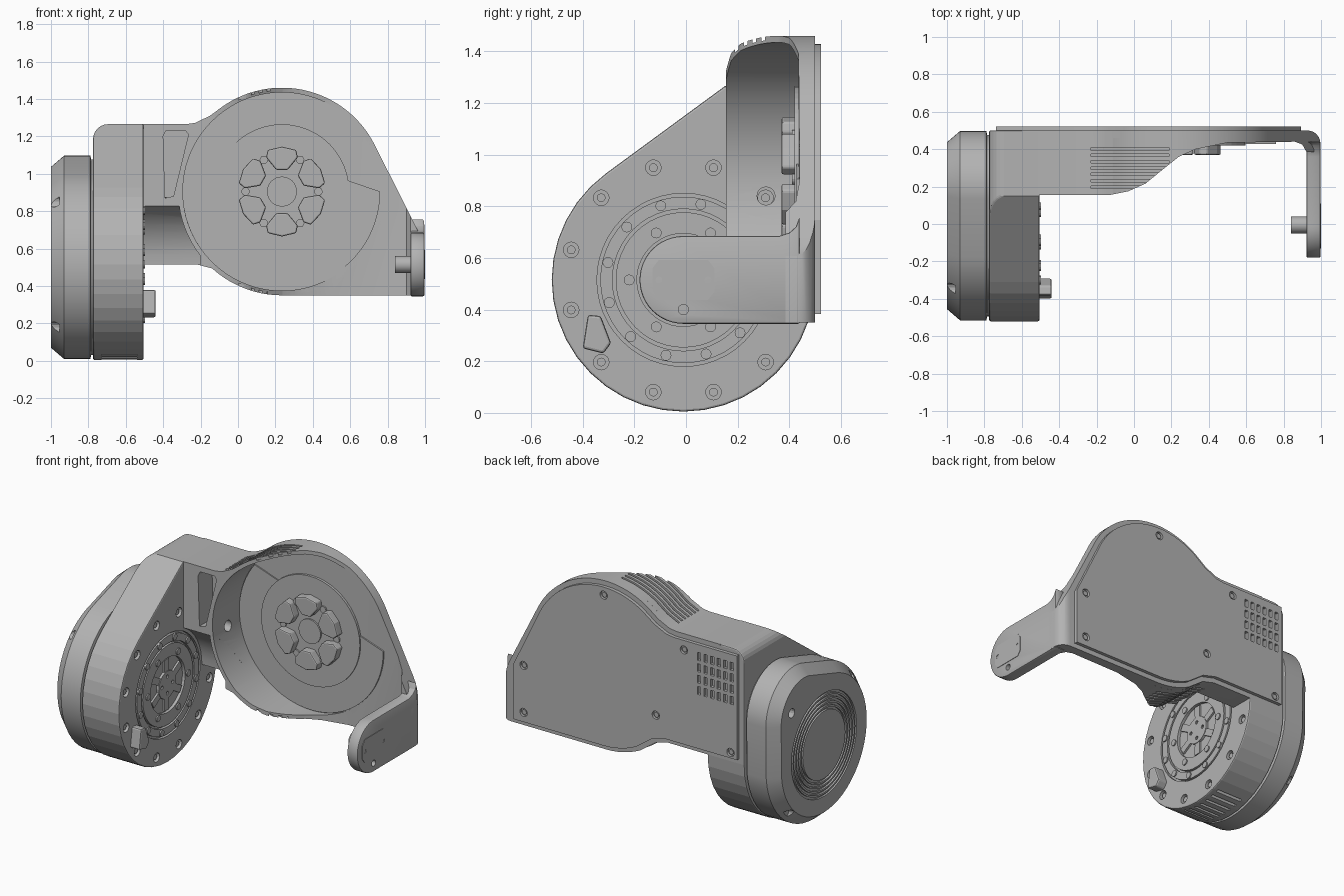
import bpy, bmesh, math
from math import cos, sin, radians, pi

if "Cube" in bpy.data.objects:
    bpy.data.objects.remove(bpy.data.objects["Cube"])

grey = bpy.data.materials.new("neutral_grey")
grey.use_nodes = True
grey.diffuse_color = (0.45, 0.45, 0.45, 1)
grey.node_tree.nodes["Principled BSDF"].inputs["Base Color"].default_value = (0.45, 0.45, 0.45, 1)


def finish(name, bm):
    bmesh.ops.recalc_face_normals(bm, faces=bm.faces)
    mesh = bpy.data.meshes.new(name)
    bm.to_mesh(mesh)
    bm.free()
    mesh.materials.append(grey)
    obj = bpy.data.objects.new(name, mesh)
    bpy.context.collection.objects.link(obj)
    return obj


def loft(name, rings, axis):
    """Skin rings of (position, 2D points) stacked along an axis; several stacks allowed."""
    place = {"x": lambda a, u, v: (a, u, v),
             "y": lambda a, u, v: (u, a, v),
             "z": lambda a, u, v: (u, v, a)}[axis]
    bm = bmesh.new()
    for stack in rings:
        loops = [[bm.verts.new(place(a, u, v)) for u, v in pts] for a, pts in stack]
        bm.faces.new(loops[0])
        bm.faces.new(loops[-1])
        for low, high in zip(loops, loops[1:]):
            for i in range(len(low)):
                bm.faces.new((low[i - 1], low[i], high[i], high[i - 1]))
    return finish(name, bm)


def prism(name, polys, axis, a, b):
    return loft(name, [[(a, p), (b, p)] for p in polys], axis)


def arc(c, r, start, end, n):
    ts = [radians(start + (end - start) * i / n) for i in range(n + 1)]
    return [(c[0] + r * cos(t), c[1] + r * sin(t)) for t in ts]


def disc(c, r, n=24):
    return arc(c, r, 0, 360, n)[:-1]


def rect(c, w, h):
    return [(c[0] + sx * w / 2, c[1] + sy * h / 2) for sx, sy in ((-1, -1), (1, -1), (1, 1), (-1, 1))]


def around(c, r, angles):
    return [(c[0] + r * cos(radians(t)), c[1] + r * sin(radians(t))) for t in angles]


def hull(circles, n, inset=0):
    """Outline wrapped around several circles."""
    pts = []
    for i in range(n):
        dx, dy = cos(2 * pi * i / n), sin(2 * pi * i / n)
        x, y, r = max(circles, key=lambda k: k[0] * dx + k[1] * dy + k[2])
        pts.append((x + (r - inset) * dx, y + (r - inset) * dy))
    return pts


def inset(pts, d):
    out = []
    for i, (x, y) in enumerate(pts):
        (ax, ay), (bx, by) = pts[i - 1], pts[(i + 1) % len(pts)]
        l1, l2 = math.hypot(x - ax, y - ay), math.hypot(bx - x, by - y)
        n1, n2 = ((ay - y) / l1, (x - ax) / l1), ((y - by) / l2, (bx - x) / l2)
        k = d / (1 + n1[0] * n2[0] + n1[1] * n2[1])
        out.append((x + k * (n1[0] + n2[0]), y + k * (n1[1] + n2[1])))
    return out


def apply(obj, mod):
    bpy.context.view_layer.objects.active = obj
    bpy.ops.object.modifier_apply(modifier=mod.name)


def boolean(obj, cutter, op="DIFFERENCE", keep=False):
    mod = obj.modifiers.new("cut", "BOOLEAN")
    mod.object, mod.operation, mod.solver = cutter, op, "EXACT"
    apply(obj, mod)
    if not keep:
        bpy.data.objects.remove(cutter)


def bevel(obj, width, segments=2):
    mod = obj.modifiers.new("bevel", "BEVEL")
    mod.width, mod.segments, mod.angle_limit = width, segments, radians(40)
    apply(obj, mod)


def smooth(obj, angle=25):
    bpy.ops.object.select_all(action="DESELECT")
    obj.select_set(True)
    bpy.context.view_layer.objects.active = obj
    bpy.ops.object.shade_smooth_by_angle(angle=radians(angle))


axle = (-0.01, 0.515)    # motor axis in (y, z)
drum_c = (0.235, 0.905)  # drum axis in (x, z)
R = 0.555

# Motor housing: round base with a tangent shoulder rising to the body
shape = arc(axle, 0.51, 126, 360, 26) + [(0.5, 1.265), (0.15, 1.265)]
housing = prism("motor_housing", [shape], "x", -0.775, -0.505)
shell = arc((-0.695, 1.185), 0.08, 180, 90, 6) + [(-0.4, 1.265), (-0.4, -0.1), (-0.775, -0.1)]
boolean(housing, prism("shell", [shell], "y", -1, 1), "INTERSECT")
bevel(housing, 0.012)
bolts = around(axle, 0.45, range(15, 375, 30))
boolean(housing, prism("holes", [disc(p, 0.03, 16) for p in bolts], "x", -0.54, -0.4))
for r1, r2 in ((0.335, 0.322), (0.275, 0.262), (0.18, 0)):
    groove = prism("groove", [disc(axle, r1, 48)], "x", -0.525, -0.45)
    if r2:
        boolean(groove, prism("core", [disc(axle, r2, 48)], "x", -0.6, -0.4))
    boolean(housing, groove)
vents = [rect(p, 0.018, 0.04) for p in around(axle, 0.505, range(252, 289, 6))]
boolean(housing, prism("vents", vents, "x", -0.73, -0.54))

# Motor face hardware
prism("housing_bolts", [disc(p, 0.017, 12) for p in bolts], "x", -0.55, -0.515)
screws = around(axle, 0.3, range(17, 377, 30)) + around(axle, 0.21, range(0, 360, 60))
prism("rotor_screws", [disc(p, 0.021, 12) for p in screws], "x", -0.52, -0.497)
hub = prism("rotor_hub", [disc(axle, 0.09)], "x", -0.54, -0.508)
boolean(hub, prism("bore", [disc(p, 0.012, 10) for p in around(axle, 0.055, range(0, 360, 90))], "x", -0.52, -0.4))
spokes = [[around(axle, r, [t + d])[0] for r, d in ((0.08, -16), (0.17, -8), (0.17, 8), (0.08, 16))]
          for t in range(30, 390, 60)]
prism("rotor_spokes", spokes, "x", -0.54, -0.512)
plug = prism("cable_plug", [[(-0.38, 0.38), (-0.33, 0.375), (-0.29, 0.27), (-0.32, 0.23), (-0.4, 0.25)]],
             "x", -0.53, -0.44)
bevel(plug, 0.01)

# Rear motor cap with chamfer, notches and ring grooves
lobes = [(axle[0], 0.515, 0.505), (0.2, 0.8, 0.297)]
cap = loft("motor_cap", [[(x, hull(lobes, 56, d)) for x, d in
                          ((-0.76, 0.02), (-0.785, 0.02), (-0.79, 0), (-0.93, 0), (-1.0, 0.06))]], "x")
boolean(cap, prism("notches", [disc(p, 0.03, 14) for p in around(axle, 0.475, range(45, 405, 90))],
                   "x", -1.1, -0.955))
for i in range(5):
    groove = prism("groove", [disc(axle, 0.34 - 0.026 * i, 48)], "x", -1.1, -0.988)
    boolean(groove, prism("core", [disc(axle, 0.326 - 0.026 * i, 48)], "x", -1.2, -0.9))
    boolean(cap, groove)
smooth(cap, 20)

# Body: front outline crossed with a plan outline that sweeps down to a thin plate
rise = [(-0.23, 1.272), (-0.15, 1.31)]
dip = [(-0.22, 0.515), (-0.13, 0.492)]


def outline(left, tail):
    return ([(left, 0.515)] + dip + arc(drum_c, R, 243, 270, 6) + tail
            + arc(drum_c, R, 27, 123, 28) + rise[::-1] + [(-0.28, 1.265), (left, 1.265)])


body = prism("body", [outline(-0.6, [(1, 0.35), (1, 0.6), (0.965, 0.69), (0.93, 0.76)])], "y", 0, 0.6)
plan = [(-0.9, 0.155), (-0.13, 0.155), (-0.03, 0.175), (0.06, 0.215), (0.165, 0.3), (0.24, 0.36),
        (0.33, 0.4), (0.5, 0.435), (0.86, 0.44), (0.9, 0.425), (0.922, 0.385), (0.997, 0.385)]
plan += arc((0.927, 0.43), 0.07, 0, 90, 6) + [(-0.9, 0.5)]
sweep = prism("sweep", [plan], "z", -1, 2)
boolean(body, sweep, "INTERSECT", keep=True)
boolean(body, prism("pocket", [disc(drum_c, 0.53, 72)], "y", -0.1, 0.436))
boolean(body, prism("clearance", [disc(axle, 0.355, 48)], "x", -0.62, -0.2))
slot = [(-0.4, 1.2), (-0.385, 1.23), (-0.28, 1.23), (-0.265, 1.21), (-0.345, 0.88), (-0.39, 0.87)]
boolean(body, prism("side_slot", [slot], "y", 0, 0.3))

# Drum wall around the pocket
drum = prism("drum_wall", [disc(drum_c, R, 96)], "y", 0, 0.46)
boolean(drum, prism("bore", [disc(drum_c, 0.53, 96)], "y", -0.1, 0.6))
boolean(drum, sweep, "INTERSECT")

# Cooling slots over and under the drum, and tool access holes
top = rise + arc(drum_c, R, 123, 95, 8)
low = dip + arc(drum_c, R, 243, 262, 6)
for part in (body, drum):
    for line in (top, low):
        strip = [(x, z + 0.014) for x, z in line] + [(x, z - 0.014) for x, z in line[::-1]]
        for i in range(7):
            y = 0.19 + 0.034 * i
            boolean(part, prism("slot", [strip], "y", y, y + 0.014))
    boolean(part, prism("access", [disc(p, 0.035, 16) for p in ((0.31, 0.84), (0.11, 0.95))], "x", -0.65, -0.15))
    smooth(part)

# Back cover with screws and grille
cover = prism("back_cover", [inset(outline(-0.77, [(0.925, 0.35), (0.925, 0.755)]), 0.032)], "y", 0.49, 0.522)
fixings = [(0.235, 1.375), (0.82, 0.755), (0.82, 0.445), (-0.145, 0.685), (-0.35, 1.17), (-0.69, 0.585)]
boolean(cover, prism("holes", [disc(p, 0.027, 16) for p in fixings], "y", 0.505, 0.6))
grille = [rect((-0.7 + 0.048 * i, 0.93 + 0.075 * j), 0.024, 0.052) for i in range(6) for j in range(4)]
boolean(cover, prism("grille", grille, "y", 0.502, 0.6))
smooth(cover)
prism("cover_screws", [disc(p, 0.017, 12) for p in fixings], "y", 0.5, 0.516)

# Drum floor: chord plate, disc, six pads and centre boss
prism("floor_plate", [arc(drum_c, 0.525, 142, 360, 48)], "y", 0.428, 0.46)
prism("floor_disc", [disc(drum_c, 0.36, 48)], "y", 0.42, 0.46)
pads = [[around(drum_c, r, [t + d])[0] for r, d in
         ((0.12, -15), (0.2, -25), (0.235, -19), (0.24, 0), (0.235, 19), (0.2, 25), (0.12, 15))]
        for t in range(30, 390, 60)]
pad = prism("mount_pads", pads, "y", 0.37, 0.45)
bevel(pad, 0.008)
prism("centre_boss", [disc(drum_c, 0.08, 32)], "y", 0.41, 0.45)
prism("floor_screws", [disc(p, 0.022, 14) for p in around(drum_c, 0.195, range(0, 360, 60))], "y", 0.41, 0.45)

# Support arm with round end, inner pin and outer plate
arm = prism("support_arm", [arc(axle, 0.17, 90, 270, 24) + [(0.44, 0.345), (0.44, 0.76), (0.425, 0.72),
                                                          (0.4, 0.698), (0.36, 0.685)]], "x", 0.922, 0.997)
bevel(arm, 0.012)
boolean(arm, prism("hole", [disc((-0.01, 0.4), 0.02, 16)], "x", 0.97, 1.1))
smooth(arm)
smooth(prism("arm_pin", [disc((-0.005, 0.515), 0.045)], "x", 0.84, 0.95))
plate = [(-0.13, 0.47), (-0.105, 0.437), (0.085, 0.437), (0.11, 0.47),
         (0.11, 0.56), (0.085, 0.593), (-0.105, 0.593), (-0.13, 0.56)]
badge = prism("arm_plate", [plate], "x", 0.99, 1.0)
boolean(badge, prism("holes", [disc((y, 0.515), 0.013, 12) for y in (-0.105, 0.085)], "x", 0.995, 1.1))
